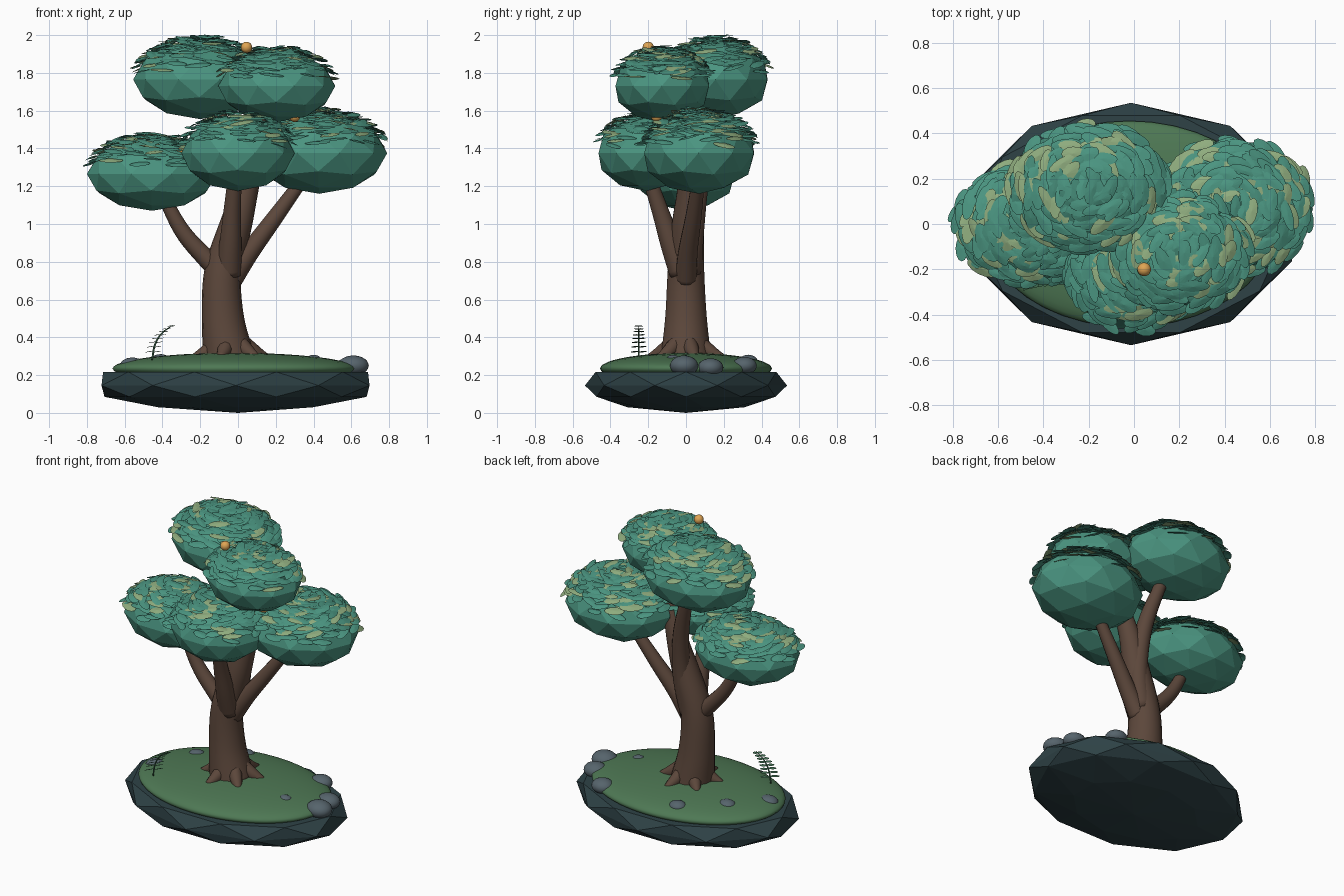
import bpy, bmesh, math, random
from mathutils import Vector, Matrix

random.seed(4)
cube = bpy.data.objects.get("Cube")
if cube:
    bpy.data.objects.remove(cube, do_unlink=True)


def material(name, rgb):
    lin = [((c / 255 + 0.055) / 1.055) ** 2.4 for c in rgb] + [1]
    m = bpy.data.materials.new(name)
    m.use_nodes = True
    m.diffuse_color = lin
    bsdf = next(n for n in m.node_tree.nodes if n.type == 'BSDF_PRINCIPLED')
    bsdf.inputs["Base Color"].default_value = lin
    return m


TEAL = material("teal foliage", (74, 148, 128))
SAGE = material("sage leaf", (143, 172, 126))
GRASS = material("grass green", (78, 120, 84))
SLATE = material("dark slate", (46, 66, 70))
BARK = material("brown bark", (92, 71, 59))
STONE = material("grey stone", (86, 100, 108))
FERN = material("fern green", (62, 106, 78))
AMBER = material("amber fruit", (224, 165, 84))


def finish(name, bm, mats, smooth=True):
    bmesh.ops.recalc_face_normals(bm, faces=bm.faces) if smooth else None
    me = bpy.data.meshes.new(name)
    bm.to_mesh(me)
    bm.free()
    for m in mats:
        me.materials.append(m)
    for p in me.polygons:
        p.use_smooth = smooth
    ob = bpy.data.objects.new(name, me)
    bpy.context.scene.collection.objects.link(ob)
    return ob


def ball(name, loc, size, mat, smooth=True, sub=3, turn=0.0):
    bm = bmesh.new()
    bmesh.ops.create_icosphere(bm, subdivisions=sub, radius=1)
    bm.transform(Matrix.Translation(loc) @ Matrix.Diagonal((*size, 1)) @ Matrix.Rotation(turn, 4, 'Z'))
    return finish(name, bm, [mat], smooth)


def spline(pts, steps=6):
    """Catmull-Rom through (x, y, z, radius) points."""
    p = [Vector(q) for q in pts]
    p = [2 * p[0] - p[1]] + p + [2 * p[-1] - p[-2]]
    out = []
    for i in range(1, len(p) - 2):
        a, b, c, d = p[i - 1:i + 3]
        for s in range(steps):
            t = s / steps
            out.append(0.5 * (2 * b + (c - a) * t + (2 * a - 5 * b + 4 * c - d) * t ** 2
                              + (3 * b - a - 3 * c + d) * t ** 3))
    return out + [p[-2]]


def tube(name, pts, mat, sides=14):
    path = spline(pts)
    bm = bmesh.new()
    rings = []
    for i, p in enumerate(path):
        tangent = (path[min(i + 1, len(path) - 1)] - path[max(i - 1, 0)]).xyz.normalized()
        u = tangent.cross(Vector((0, 1, 0.01))).normalized()
        v = tangent.cross(u)
        angles = [math.tau * k / sides for k in range(sides)]
        rings.append([bm.verts.new(p.xyz + p.w * (u * math.cos(a) + v * math.sin(a))) for a in angles])
    for lo, hi in zip(rings, rings[1:]):
        for k in range(sides):
            j = (k + 1) % sides
            bm.faces.new((lo[k], lo[j], hi[j], hi[k]))
    bm.faces.new(rings[0])
    bm.faces.new(rings[-1])
    return finish(name, bm, [mat])


def leaf(bm, centre, along, normal, length, width, mat_index=0):
    """Oval leaf with a slightly raised middle."""
    along = (along - normal * along.dot(normal)).normalized()
    side = normal.cross(along)
    rim = []
    for k in range(12):
        a = math.tau * k / 12
        rim.append(bm.verts.new(centre + along * length * math.cos(a) + side * width * math.sin(a)))
    mid = bm.verts.new(centre + normal * width * 0.2)
    for k in range(12):
        f = bm.faces.new((rim[k], rim[(k + 1) % 12], mid))
        f.material_index = mat_index


# Faceted island base: staggered ten-sided rings
bm = bmesh.new()
rings = []
for z, r, shift in ((0.03, 0.58, 0), (0.085, 0.93, 0.5), (0.145, 1, 0), (0.217, 0.94, 0.5)):
    rings.append([bm.verts.new((-0.013 + 0.746 * r * math.cos(a), 0.535 * r * math.sin(a), z))
                  for a in (math.radians(18 + 36 * (k + shift)) for k in range(10))])
for row, (lo, hi) in enumerate(zip(rings, rings[1:])):
    for k in range(10):
        j = (k + 1) % 10
        if row % 2 == 0:
            bm.faces.new((lo[k], lo[j], hi[k]))
            bm.faces.new((lo[j], hi[j], hi[k]))
        else:
            bm.faces.new((lo[k], lo[j], hi[j]))
            bm.faces.new((lo[k], hi[j], hi[k]))
bottom = bm.verts.new((0, 0, 0))
for k in range(10):
    bm.faces.new((rings[0][(k + 1) % 10], rings[0][k], bottom))
bm.faces.new(rings[-1])
bmesh.ops.recalc_face_normals(bm, faces=bm.faces)
finish("island_base", bm, [SLATE], False)

# Grass mound
ball("grass_mound", (-0.02, 0, 0.235), (0.645, 0.455, 0.083), GRASS, sub=4)

# Trunk and branches
tube("trunk", [(-0.045, 0, 0.27, 0.138), (-0.08, 0, 0.5, 0.112), (-0.08, 0, 0.75, 0.098),
               (-0.01, 0.01, 1.0, 0.085), (0.06, 0.02, 1.25, 0.062), (0.17, -0.02, 1.62, 0.035)], BARK, 18)
tube("left_low_branch", [(-0.06, 0, 0.72, 0.06), (-0.17, 0, 0.82, 0.05), (-0.3, 0, 0.97, 0.042),
                         (-0.42, 0, 1.2, 0.03)], BARK)
tube("right_low_branch", [(-0.04, 0, 0.7, 0.06), (0.06, 0.01, 0.85, 0.052), (0.2, 0.04, 1.04, 0.043),
                          (0.36, 0.07, 1.26, 0.032)], BARK)
tube("front_branch", [(-0.05, -0.02, 0.74, 0.07), (-0.04, -0.08, 0.9, 0.058), (-0.03, -0.14, 1.08, 0.045),
                      (-0.01, -0.22, 1.32, 0.034)], BARK)
tube("rear_branch", [(-0.05, 0.01, 0.75, 0.075), (0.0, 0.04, 1.0, 0.06), (-0.02, 0.08, 1.3, 0.05),
                     (-0.12, 0.14, 1.65, 0.035)], BARK)

# Root flares
for i in range(6):
    a = math.radians(15 + 60 * i)
    d = Vector((math.cos(a), math.sin(a), 0))
    c = Vector((-0.04, 0, 0))
    tube(f"root_{i + 1}", [(*(c + d * 0.06 + Vector((0, 0, 0.38))), 0.04),
                           (*(c + d * 0.13 + Vector((0, 0, 0.325))), 0.038),
                           (*(c + d * 0.2 + Vector((0, 0, 0.295))), 0.018)], BARK, 10)

# Foliage pads, each topped with a rosette of overlapping leaves
pads = {
    "left_low": ((-0.455, 0, 1.265), (0.345, 0.27, 0.195)),
    "front_low": ((0.0, -0.21, 1.375), (0.3, 0.265, 0.2)),
    "right_low": ((0.43, 0.07, 1.375), (0.36, 0.305, 0.215)),
    "rear_top": ((-0.2, 0.16, 1.765), (0.355, 0.285, 0.21)),
    "front_top": ((0.205, -0.125, 1.73), (0.31, 0.26, 0.19)),
}
for name, (centre, size) in pads.items():
    ball(name + "_pad", centre, size, TEAL, False, 2, 0.3)
    bm = bmesh.new()
    count = int(1900 * size[0] * size[1])
    for i in range(count):
        r = 0.99 * math.sqrt((i + 0.5) / count)
        a = i * 2.39996 + random.uniform(-0.2, 0.2)
        unit = Vector((r * math.cos(a), r * math.sin(a), math.sqrt(1 - r * r)))
        pos = Vector(centre) + Vector([u * s for u, s in zip(unit, size)])
        pos.z += random.uniform(0.0, 0.025)
        normal = Vector((unit.x * 0.35 + random.uniform(-0.2, 0.2),
                         unit.y * 0.35 + random.uniform(-0.2, 0.2), 1)).normalized()
        swing = a + math.pi / 2 + random.uniform(-0.45, 0.45)
        leaf(bm, pos, Vector((math.cos(swing), math.sin(swing), 0)), normal,
             random.uniform(0.05, 0.075), random.uniform(0.022, 0.032), int(random.random() < 0.22))
    finish(name + "_leaves", bm, [TEAL, SAGE], False)

# Fruits
for i, loc in enumerate([(0.045, -0.2, 1.935), (0.3, -0.155, 1.57), (-0.3, -0.16, 1.375)]):
    ball(f"fruit_{i + 1}", loc, (0.03, 0.03, 0.03), AMBER)

# Rocks around the rim and on the grass
rocks = [(0.61, -0.01, 0.25, 0.075), (0.58, 0.13, 0.24, 0.068), (0.4, 0.31, 0.25, 0.065),
         (0.4, -0.07, 0.28, 0.038), (-0.17, 0.33, 0.272, 0.05), (-0.41, 0.15, 0.275, 0.05),
         (-0.56, -0.07, 0.25, 0.06)]
for i, (x, y, z, r) in enumerate(rocks):
    ball(f"rock_{i + 1}", (x, y, z), (r * 1.1, r, r * 0.72), STONE)

# Fern: arching stem with paired leaflets
stem = [(-0.455, -0.25, 0.28, 0.005), (-0.44, -0.25, 0.36, 0.005),
        (-0.405, -0.25, 0.42, 0.004), (-0.345, -0.25, 0.465, 0.002)]
tube("fern_stem", stem, FERN, 6)
bm = bmesh.new()
for i, p in enumerate(spline(stem)[3::2]):
    size = 0.03 - 0.0022 * i
    for s in (-1, 1):
        d = Vector((0.75 * s, 0.75 * s, 0.1)).normalized()
        leaf(bm, p.xyz + d * size, d, Vector((-0.25, 0.1, 1)).normalized(), size, 0.011)
finish("fern_leaflets", bm, [FERN], False)
